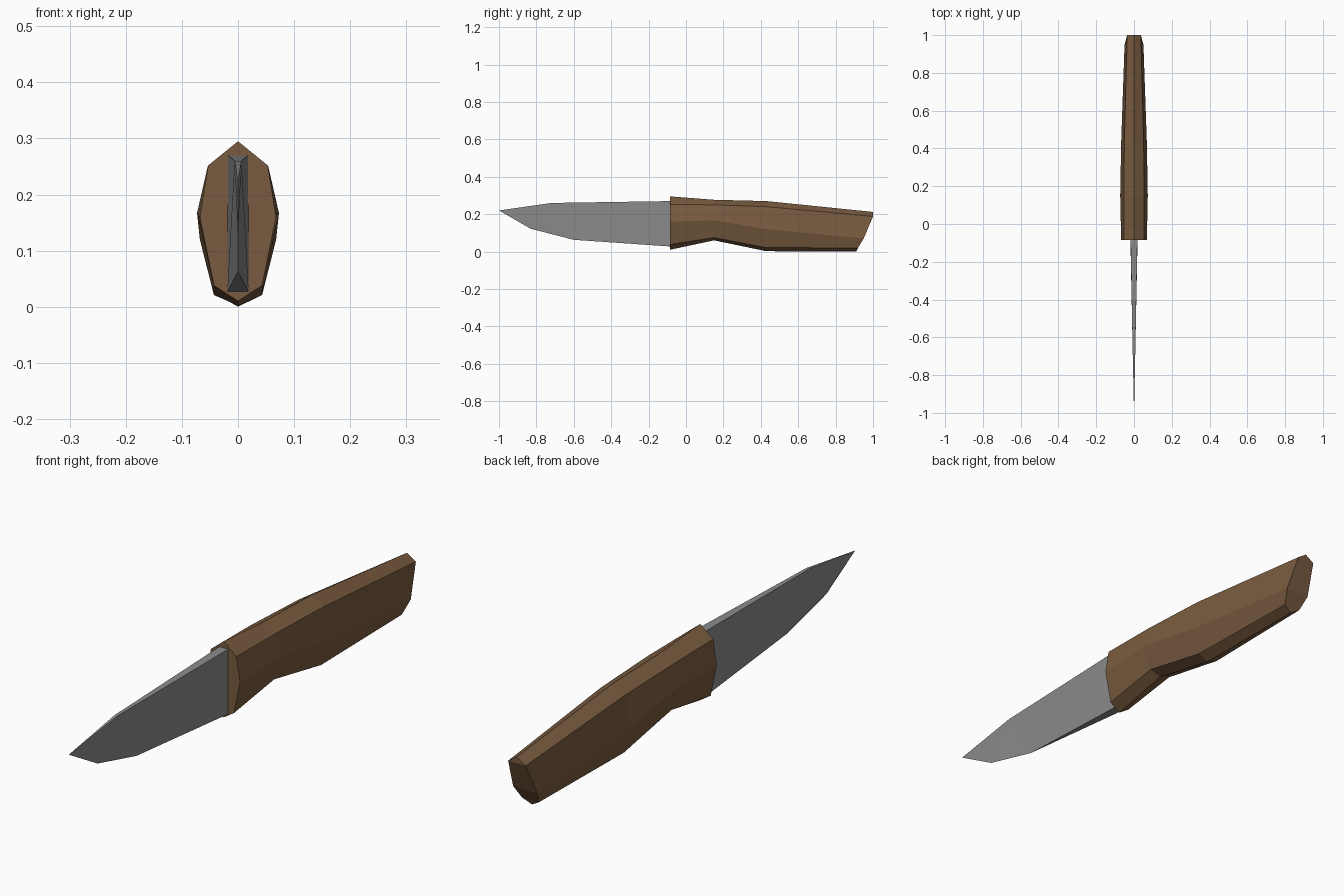
import bpy, bmesh

if "Cube" in bpy.data.objects:
    bpy.data.objects.remove(bpy.data.objects["Cube"])


def material(name, rgb):
    m = bpy.data.materials.new(name)
    m.diffuse_color = (*rgb, 1)
    m.use_nodes = True
    m.node_tree.nodes["Principled BSDF"].inputs["Base Color"].default_value = m.diffuse_color
    return m


def finish(name, bm, mat):
    bmesh.ops.recalc_face_normals(bm, faces=bm.faces[:])
    me = bpy.data.meshes.new(name)
    bm.to_mesh(me)
    bm.free()
    me.materials.append(mat)
    ob = bpy.data.objects.new(name, me)
    bpy.context.collection.objects.link(ob)
    return ob


wood = material("brown wood", (0.19, 0.105, 0.050))
steel = material("grey steel", (0.26, 0.26, 0.26))

# Handle: eight-sided rings, each given as half of the section (x, y, z)
# in the order ridge, shoulder, widest point, lower corner, keel
stations = [
    [(0, -.085, .295), (.053, -.085, .252), (.068, -.085, .16), (.043, -.085, .038), (0, -.085, .010)],
    [(0, .15, .277), (.054, .15, .25), (.073, .15, .167), (.045, .15, .075), (0, .15, .06)],
    [(0, .43, .27), (.051, .43, .24), (.068, .43, .12), (.043, .43, .021), (0, .43, .002)],
    [(0, 1.0, .212), (.036, 1.0, .188), (.050, .95, .07), (.034, .92, .02), (0, .91, 0)],
]
bm = bmesh.new()
rings = []
for half in stations:
    full = half + [(-x, y, z) for x, y, z in half[-2:0:-1]]
    rings.append([bm.verts.new(p) for p in full])
n = len(rings[0])
for a, b in zip(rings, rings[1:]):
    for i in range(n):
        j = (i + 1) % n
        bm.faces.new((a[i], a[j], b[j], b[i]))
bm.faces.new(rings[0])
# Butt end: ridge triangle, main panel and two lower facets
e = rings[-1]
bm.faces.new((e[7], e[0], e[1]))
bm.faces.new((e[7], e[1], e[2], e[6]))
bm.faces.new((e[6], e[2], e[3], e[5]))
bm.faces.new((e[5], e[3], e[4]))
finish("handle", bm, wood)

# Blade: flat spine tapering to the tip, sharp lower edge
bm = bmesh.new()
tip, belly, edge = [bm.verts.new(p) for p in
                    ((0, -1, .22), (0, -.83, .122), (0, -.6, .063))]
sides = []
for s in (1, -1):
    heel = bm.verts.new((s * .019, -.08, .027))
    root = bm.verts.new((s * .018, -.08, .27))
    spine = bm.verts.new((s * .006, -.72, .26))
    bm.faces.new((heel, root, spine, edge))
    bm.faces.new((edge, spine, belly))
    bm.faces.new((spine, tip, belly))
    sides.append((heel, root, spine))
(h1, r1, s1), (h2, r2, s2) = sides
bm.faces.new((r1, r2, s2, s1))
bm.faces.new((s1, s2, tip))
bm.faces.new((h1, h2, edge))
bm.faces.new((h1, r1, r2, h2))
finish("blade", bm, steel)
